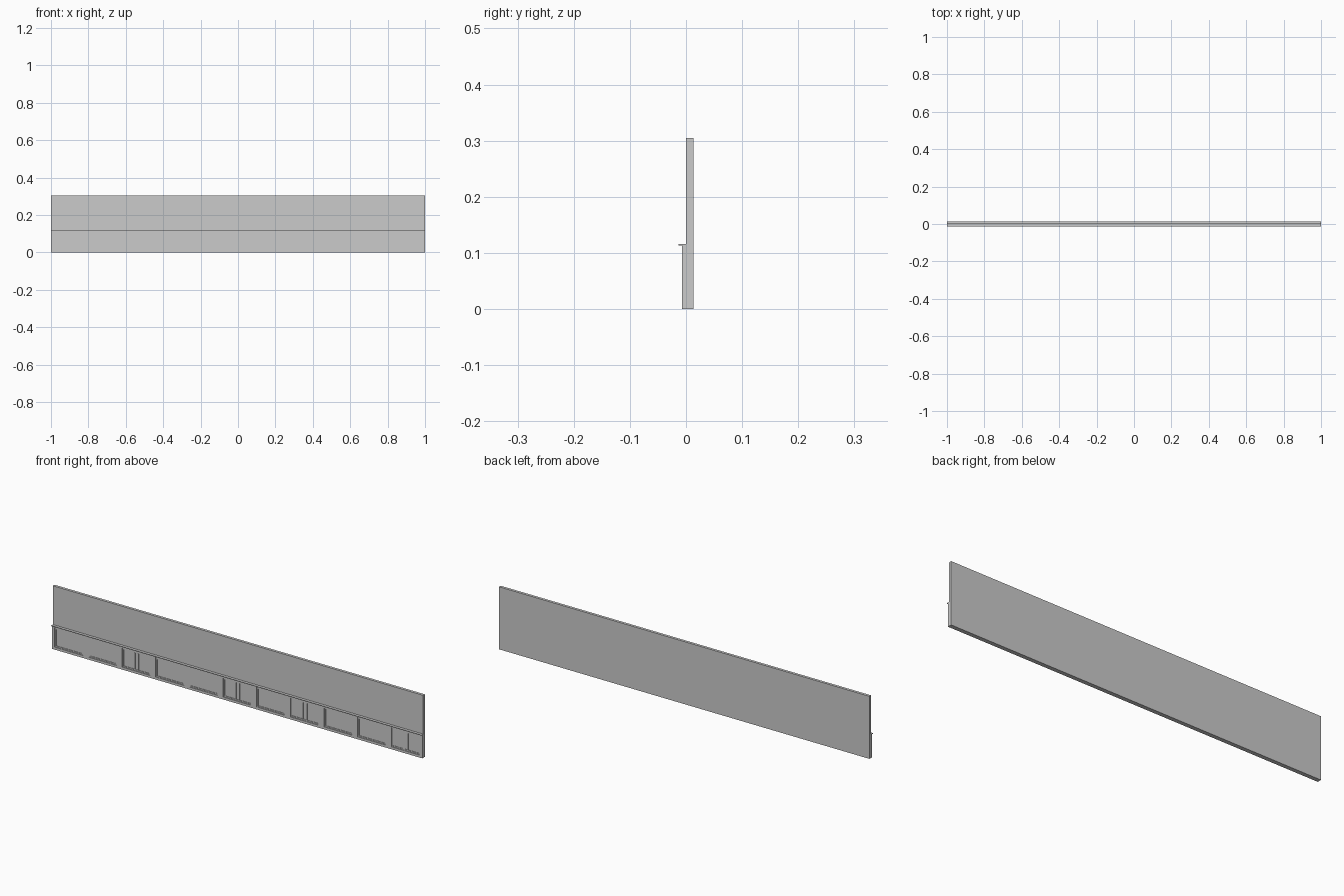
import bpy
import bmesh
from mathutils import Matrix, Vector

cube = bpy.data.objects.get("Cube")
if cube:
    bpy.data.objects.remove(cube, do_unlink=True)

grey = bpy.data.materials.new("plain grey")
grey.use_nodes = True
COLOUR = (0.6, 0.6, 0.6, 1)
grey.diffuse_color = COLOUR
grey.node_tree.nodes["Principled BSDF"].inputs["Base Color"].default_value = COLOUR

BAYS = 11
PITCH = 2 / BAYS
BACK = 0.0133
WALL = 0.0
FACE = -0.007
PIER = 0.015            # half width of a pier
SILL, HEAD, TOP = 0.012, 0.105, 0.116


def boxes(name, extents):
    """One object made of boxes given as (x0, x1, y0, y1, z0, z1)."""
    bm = bmesh.new()
    for x0, x1, y0, y1, z0, z1 in extents:
        centre = Vector((x0 + x1, y0 + y1, z0 + z1)) / 2
        size = Matrix.Diagonal((x1 - x0, y1 - y0, z1 - z0, 1))
        bmesh.ops.create_cube(bm, size=1, matrix=Matrix.Translation(centre) @ size)
    mesh = bpy.data.meshes.new(name)
    bm.to_mesh(mesh)
    bm.free()
    mesh.materials.append(grey)
    obj = bpy.data.objects.new(name, mesh)
    bpy.context.collection.objects.link(obj)
    return obj


def frame(x0, x1, z0, z1, width, y0, y1):
    """Four bars around a rectangular opening."""
    return [(x0, x0 + width, y0, y1, z0, z1),
            (x1 - width, x1, y0, y1, z0, z1),
            (x0 + width, x1 - width, y0, y1, z0, z0 + width),
            (x0 + width, x1 - width, y0, y1, z1 - width, z1)]


# Tall back wall and the projecting ground storey
boxes("back_wall", [(-1, 1, WALL, BACK, 0, 0.305)])
boxes("base_sill", [(-1, 1, FACE, WALL, 0, SILL)])
boxes("fascia", [(-1, 1, FACE, WALL, HEAD + 0.004, TOP - 0.003)])
boxes("ledge", [(-1, 1, -BACK, WALL, TOP - 0.003, TOP)])

# Piers at every bay line, halved at the two ends
piers = []
for i in range(BAYS + 1):
    x = -1 + i * PITCH
    piers.append((max(-1, x - PIER), min(1, x + PIER), FACE, WALL, SILL, HEAD + 0.004))
boxes("piers", piers)

# Shop windows, some of them split by a central pair of bars
frames, panes, lintels, mullions = [], [], [], []
for i in range(BAYS):
    left = -1 + i * PITCH + PIER
    right = left + PITCH - 2 * PIER
    middle = (left + right) / 2
    lintels.append((left, right, FACE + 0.001, WALL, HEAD, HEAD + 0.004))
    frames += frame(left, right, SILL, HEAD, 0.006, -0.004, WALL)
    panes.append((left + 0.006, right - 0.006, -0.0015, WALL, SILL + 0.006, HEAD - 0.006))
    if i in (2, 5, 7, 10):
        for x in (middle - 0.01, middle + 0.01):
            mullions.append((x - 0.002, x + 0.002, -0.005, -0.001, SILL + 0.006, HEAD - 0.006))
boxes("window_frames", frames)
boxes("window_panes", panes)
boxes("window_lintels", lintels)
boxes("window_mullions", mullions)
